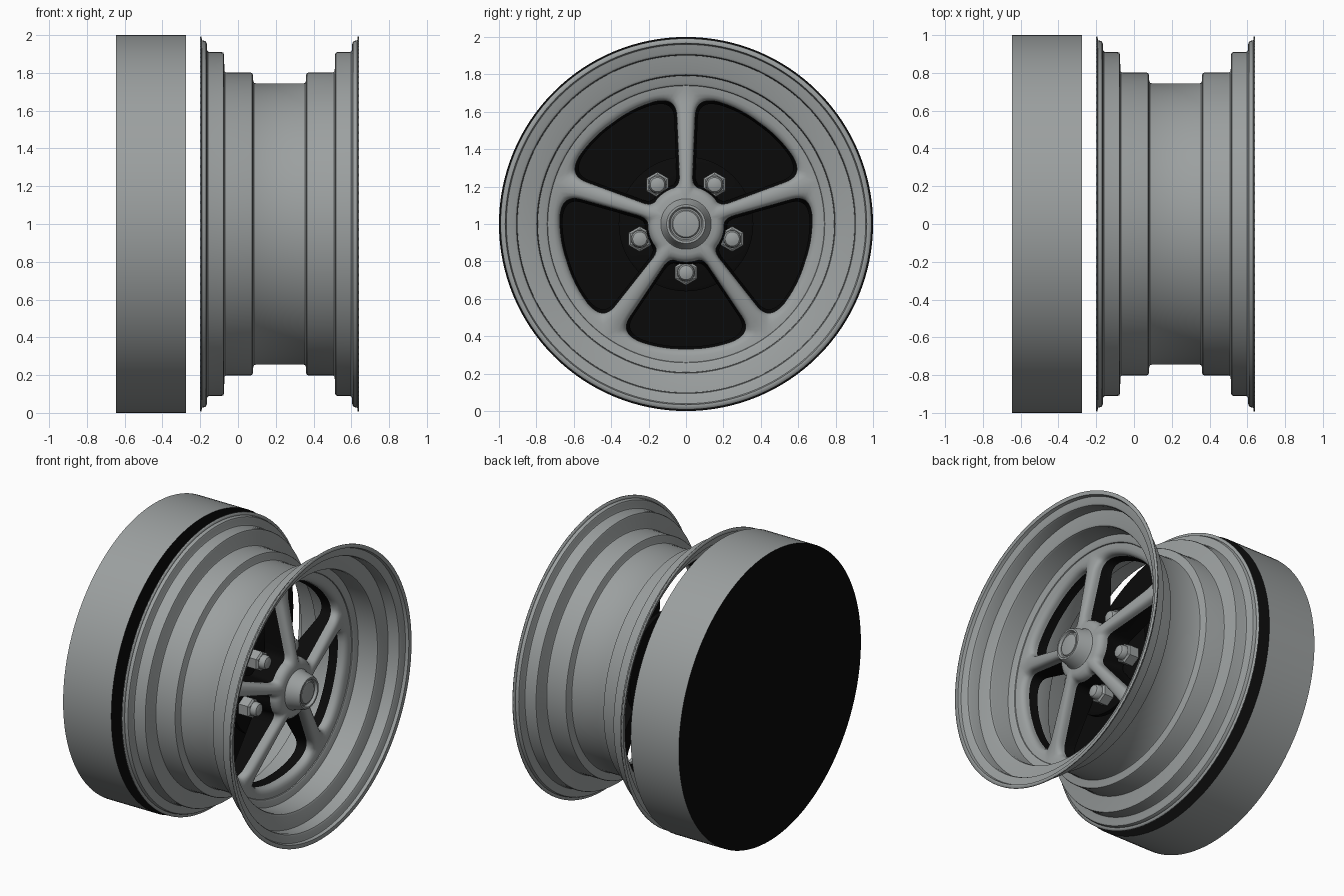
import bpy, bmesh, math
from math import sin, cos, pi, radians

if "Cube" in bpy.data.objects:
    bpy.data.objects.remove(bpy.data.objects["Cube"])


def material(name, value):
    m = bpy.data.materials.new(name)
    m.diffuse_color = (*value, 1)
    m.use_nodes = True
    m.node_tree.nodes["Principled BSDF"].inputs["Base Color"].default_value = m.diffuse_color
    return m


GREY = material("grey_metal", (0.33, 0.35, 0.35))
BLACK = material("black_paint", (0.003, 0.003, 0.003))


def finish(name, bm, mats, angle=35):
    me = bpy.data.meshes.new(name)
    bm.to_mesh(me)
    bm.free()
    ob = bpy.data.objects.new(name, me)
    bpy.context.collection.objects.link(ob)
    for m in mats:
        me.materials.append(m)
    bpy.ops.object.select_all(action='DESELECT')
    ob.select_set(True)
    bpy.context.view_layer.objects.active = ob
    bpy.ops.object.shade_smooth_by_angle(angle=radians(angle))
    return ob


def lathe(name, profile, mats, seg=128, cy=0, cz=1, turn=0, black_rule=None):
    """Turn (x, radius) points around an axis parallel to x."""
    bm = bmesh.new()
    rings = []
    for x, r in profile:
        rings.append([bm.verts.new((x, cy + r * cos(turn + 2 * pi * j / seg),
                                    cz + r * sin(turn + 2 * pi * j / seg)))
                      for j in range(seg)])
    for i in range(len(rings) - 1):
        a, b = rings[i], rings[i + 1]
        for j in range(seg):
            k = (j + 1) % seg
            f = bm.faces.new((a[j], a[k], b[k], b[j]))
            if black_rule and black_rule(profile[i], profile[i + 1]):
                f.material_index = 1
    bmesh.ops.remove_doubles(bm, verts=bm.verts, dist=1e-5)
    return finish(name, bm, mats)


# Drum: grey side, black end faces
lathe("drum", [(-0.645, 0), (-0.645, 1), (-0.275, 1), (-0.275, 0)], [GREY, BLACK],
      black_rule=lambda p, q: p[0] == q[0])

# Stepped rim barrel, symmetric about its middle
MID = 0.22
half = [(0.128, 0.745), (0.135, 0.748), (0.139, 0.755), (0.141, 0.79), (0.145, 0.798),
        (0.152, 0.801), (0.280, 0.801), (0.288, 0.804), (0.292, 0.812), (0.294, 0.898),
        (0.298, 0.907), (0.306, 0.910), (0.372, 0.910), (0.379, 0.913), (0.383, 0.920),
        (0.385, 0.955), (0.390, 0.966), (0.398, 0.970), (0.411, 0.972), (0.413, 0.992)]
rim = lathe("rim", [(MID - d, r) for d, r in reversed(half)] + [(MID + d, r) for d, r in half],
            [GREY])
shell = rim.modifiers.new("thickness", 'SOLIDIFY')
shell.thickness = 0.008
shell.offset = -1


# Five-spoke centre: each 72 degree sector is bridged to a rounded window
def polar(r, deg):
    return (r * cos(radians(deg)), r * sin(radians(deg)))


def mix(p, q, t):
    return tuple(a + (b - a) * t for a, b in zip(p, q))


def curve(p, c, q, t):
    return mix(mix(p, c, t), mix(c, q, t), t)


R_IN, R_OUT = 0.12, 0.742


def half_window():
    """Pairs of (window point, sector point) from the inner to the outer middle."""
    c1, c2 = polar(0.20, 26), polar(0.685, 31.5)
    s1, s2 = mix(c1, c2, 0.12), mix(c1, c2, 0.78)
    a1, a2 = polar(0.205, 14), polar(0.675, 21)
    inner = [polar(0.205, 14 * i / 4) for i in range(4)]
    inner += [curve(a1, c1, s1, i / 8) for i in range(5)]
    side = [curve(a1, c1, s1, i / 8) for i in range(5, 9)]
    side += [mix(s1, s2, i / 8) for i in range(1, 8)]
    side += [curve(s2, c2, a2, i / 12) for i in range(6)]
    outer = [curve(s2, c2, a2, i / 12) for i in range(6, 13)]
    outer += [polar(0.675 - 0.008 * i / 6, 21 * (1 - i / 6)) for i in range(1, 7)]
    pairs = [(p, polar(R_IN, 36 * i / 8)) for i, p in enumerate(inner)]
    n = len(side) + 1
    pairs += [(p, polar(R_IN + (R_OUT - R_IN) * (i + 1) / n, 36)) for i, p in enumerate(side)]
    m = len(outer) - 1
    pairs += [(p, polar(R_OUT, 36 * (1 - i / m))) for i, p in enumerate(outer)]
    return pairs


def height(r):
    t = min(max((r - 0.18) / 0.50, 0), 1)
    return 0.455 - 0.10 * t


half_pairs = half_window()
loop = half_pairs + [((p[0], -p[1]), (q[0], -q[1])) for p, q in reversed(half_pairs[1:-1])]
CENTRE = (0.46, 0)
BACK = 0.24
bm = bmesh.new()
for s in range(5):
    turn = radians(-90 + 72 * s)

    def place(p, x):
        y, z = p[0] * cos(turn) - p[1] * sin(turn), p[0] * sin(turn) + p[1] * cos(turn)
        return bm.verts.new((x, y, 1 + z))

    rows = []
    # (blend towards window, drop below the face)
    for t, drop in ((0, 0), (0.5, 0.003), (0.75, 0.010), (0.92, 0.022), (1, 0.04), (1, 0.06)):
        pts = [mix(q, p, t) for p, q in loop]
        rows.append([place(v, height(math.hypot(*v)) - drop) for v in pts])
    rows.append([place(mix(p, CENTRE, 0.06), BACK) for p, q in loop])
    rows.append([place(q, BACK) for p, q in loop])
    n = len(loop)
    for i in range(len(rows) - 1):
        for j in range(n):
            k = (j + 1) % n
            f = bm.faces.new((rows[i][j], rows[i][k], rows[i + 1][k], rows[i + 1][j]))
            f.material_index = 1 if i >= 5 else 0
bmesh.ops.remove_doubles(bm, verts=bm.verts, dist=1e-4)
bmesh.ops.recalc_face_normals(bm, faces=bm.faces)
finish("spoke_centre", bm, [GREY, BLACK], 50)

# Hub cap with a recessed round centre
lathe("hub_cap", [(0.25, 0.13), (0.455, 0.135), (0.465, 0.128), (0.535, 0.112), (0.548, 0.104),
                  (0.548, 0.092), (0.530, 0.084), (0.530, 0.076), (0.538, 0.070),
                  (0.543, 0.04), (0.545, 0)], [GREY], 64)

# Mounting plate behind the lug nuts
lathe("mounting_plate", [(0.18, 0), (0.18, 0.36), (0.21, 0.36), (0.22, 0.34), (0.22, 0)],
      [BLACK], 64)

# Five lug nuts: hexagonal base and domed cap
for s in range(5):
    a = radians(-90 + 72 * s)
    y, z = 0.26 * cos(a), 1 + 0.26 * sin(a)
    lathe("lug_nut_base", [(0.215, 0.068), (0.288, 0.068), (0.298, 0.056), (0.298, 0)],
          [GREY], 6, y, z, pi / 6)
    lathe("lug_nut_cap", [(0.29, 0.048), (0.325, 0.046), (0.337, 0.038), (0.343, 0.022),
                          (0.345, 0)], [GREY], 24, y, z)
